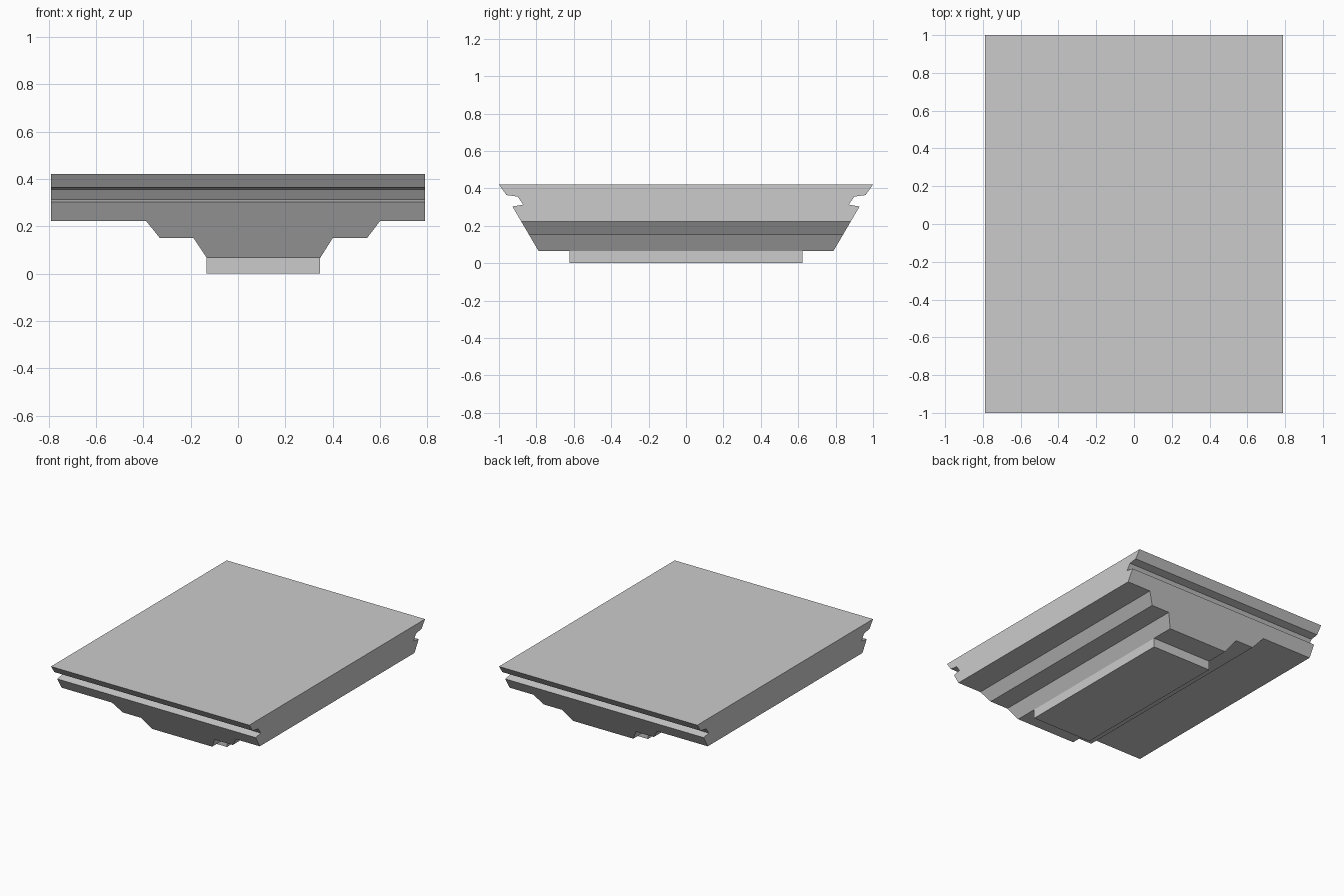
import bpy, bmesh
from mathutils import Vector

if "Cube" in bpy.data.objects:
    bpy.data.objects.remove(bpy.data.objects["Cube"])


def prism(name, profile, to_3d, direction):
    """Extrude a closed 2D profile along a direction vector."""
    bm = bmesh.new()
    face = bm.faces.new([bm.verts.new(to_3d(a, b)) for a, b in profile])
    new = bmesh.ops.extrude_face_region(bm, geom=[face])["geom"]
    verts = [g for g in new if isinstance(g, bmesh.types.BMVert)]
    bmesh.ops.translate(bm, verts=verts, vec=Vector(direction))
    bmesh.ops.recalc_face_normals(bm, faces=bm.faces)
    mesh = bpy.data.meshes.new(name)
    bm.to_mesh(mesh)
    bm.free()
    obj = bpy.data.objects.new(name, mesh)
    bpy.context.collection.objects.link(obj)
    return obj


def boolean(target, tool, operation):
    """Apply a boolean and discard the helper object."""
    mod = target.modifiers.new(operation, 'BOOLEAN')
    mod.operation, mod.object, mod.solver = operation, tool, 'EXACT'
    bpy.context.view_layer.objects.active = target
    bpy.ops.object.modifier_apply(modifier=mod.name)
    bpy.data.objects.remove(tool, do_unlink=True)


# Stepped underside, seen from the front (runs past the slab top and ends)
steps = [(-0.79, 0.6), (-0.79, 0.222), (-0.388, 0.222), (-0.33, 0.15),
         (-0.188, 0.15), (-0.132, 0.066), (0.347, 0.066), (0.40, 0.15),
         (0.545, 0.15), (0.60, 0.222), (0.79, 0.222), (0.79, 0.6)]
slab = prism("stepped_slab", steps, lambda x, z: (x, -1.2, z), (0, 2.4, 0))

# Grooved, sloping ends, seen from the side and mirrored in y
end = [(1.0, 0.42), (0.96, 0.364), (0.90, 0.356), (0.87, 0.313),
       (0.928, 0.303), (0.75, 0.0)]
outline = end + [(-y, z) for y, z in reversed(end)]
ends = prism("grooved_ends", outline, lambda y, z: (-1, y, z), (2, 0, 0))
boolean(slab, ends, 'INTERSECT')

# Foot block under the lowest step, sunk into the slab and merged
foot = prism("foot_block",
             [(-0.132, -0.622), (0.347, -0.622), (0.347, 0.622), (-0.132, 0.622)],
             lambda x, y: (x, y, 0), (0, 0, 0.1))
boolean(slab, foot, 'UNION')
